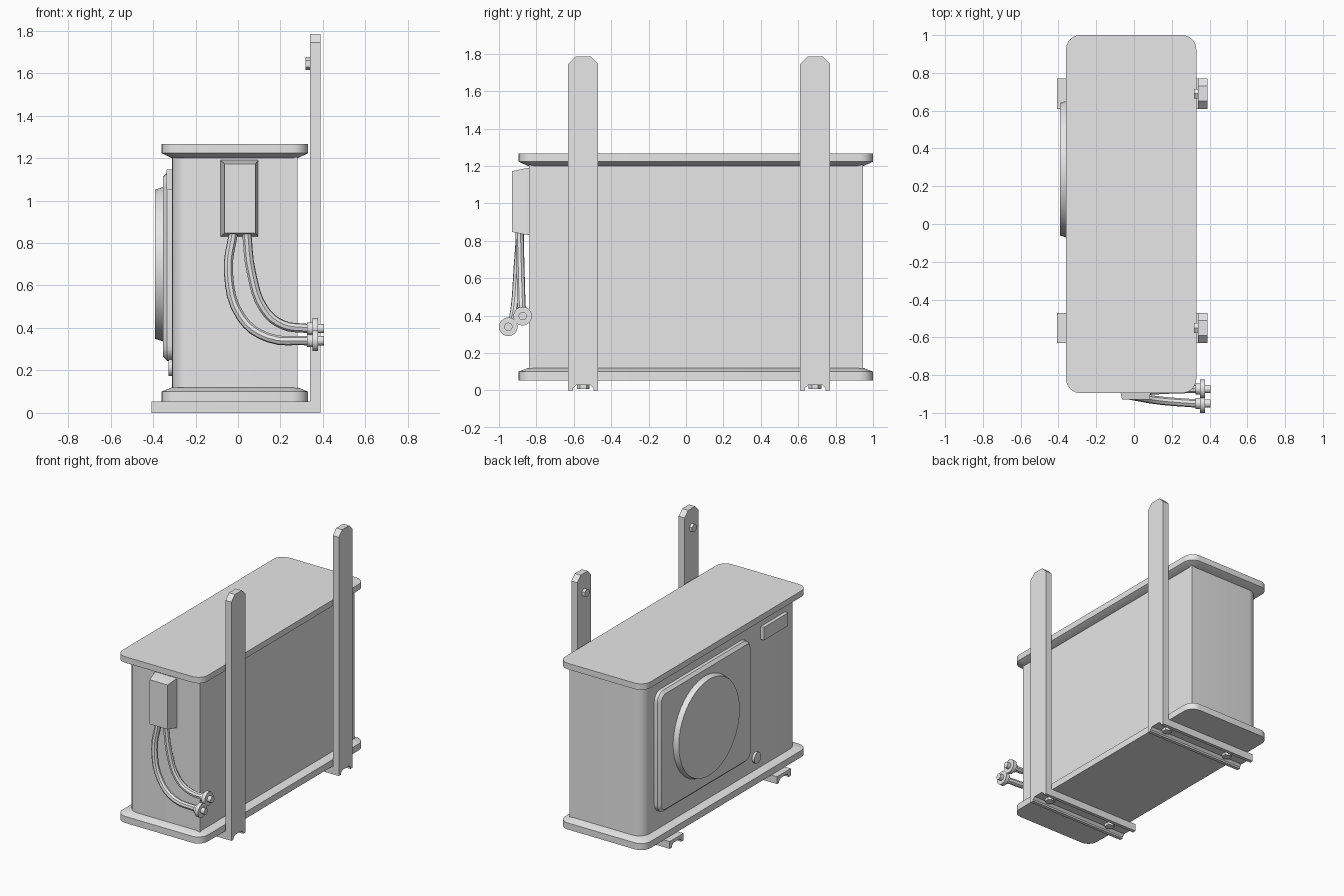
import bpy, bmesh, math
from mathutils import Vector

cube = bpy.data.objects.get("Cube")
if cube:
    bpy.data.objects.remove(cube, do_unlink=True)

grey = bpy.data.materials.new("plain grey")
grey.use_nodes = True
grey.diffuse_color = (0.8, 0.8, 0.8, 1)
grey.node_tree.nodes["Principled BSDF"].inputs["Base Color"].default_value = (0.8, 0.8, 0.8, 1)


def rounded_rect(a0, a1, b0, b1, radii, steps=6):
    """Counter-clockwise outline; radii start at the (a1, b1) corner."""
    points = []
    corners = [(a1, b1, -1, -1), (a0, b1, 1, -1), (a0, b0, 1, 1), (a1, b0, -1, 1)]
    for k, ((a, b, sa, sb), r) in enumerate(zip(corners, radii)):
        if r == 0:
            points.append((a, b))
            continue
        for i in range(steps + 1):
            t = math.pi / 2 * (k + i / steps)
            points.append((a + sa * r + r * math.cos(t), b + sb * r + r * math.sin(t)))
    return points


def circle(a, b, r, sides):
    turns = [2 * math.pi * (i + 0.5) / sides for i in range(sides)]
    return [(a + r * math.cos(t), b + r * math.sin(t)) for t in turns]


def place(axis, a, b, h):
    return {"x": (h, a, b), "y": (a, h, b), "z": (a, b, h)}[axis]


def loft(name, axis, rings):
    """Skin a stack of (height, outline) rings along an axis and cap both ends."""
    bm = bmesh.new()
    rows = [[bm.verts.new(place(axis, a, b, h)) for a, b in ring] for h, ring in rings]
    for low, high in zip(rows, rows[1:]):
        for i in range(len(low)):
            j = (i + 1) % len(low)
            bm.faces.new((low[i], low[j], high[j], high[i]))
    bm.faces.new(rows[0])
    bm.faces.new(rows[-1])
    bmesh.ops.recalc_face_normals(bm, faces=bm.faces)
    mesh = bpy.data.meshes.new(name)
    bm.to_mesh(mesh)
    bm.free()
    return finish(bpy.data.objects.new(name, mesh))


def finish(obj):
    bpy.context.collection.objects.link(obj)
    obj.data.materials.append(grey)
    bpy.ops.object.select_all(action="DESELECT")
    obj.select_set(True)
    bpy.context.view_layer.objects.active = obj
    if obj.type == "CURVE":
        bpy.ops.object.convert(target="MESH")
    bpy.ops.object.shade_smooth_by_angle(angle=math.radians(30))
    return obj


# Cabinet, rounded only along its fan side
shell = rounded_rect(-0.31, 0.28, -0.84, 0.945, (0, 0.08, 0.08, 0))
loft("cabinet", "z", [(0.1, shell), (1.22, shell)])

# Lid and base tray, both narrowing towards the cabinet
wide = rounded_rect(-0.36, 0.33, -0.895, 1.0, [0.075] * 4)
narrow = rounded_rect(-0.312, 0.282, -0.845, 0.95, [0.05] * 4)
loft("lid", "z", [(1.2, narrow), (1.223, wide), (1.267, wide)])
loft("base_tray", "z", [(0.052, wide), (0.1, wide), (0.12, narrow)])

# Fan panel, fan cover, label plate and knob on the -x side
loft("fan_panel", "x", [
    (-0.3, rounded_rect(-0.26, 0.81, 0.245, 1.13, [0.07] * 4)),
    (-0.335, rounded_rect(-0.26, 0.81, 0.245, 1.13, [0.07] * 4)),
    (-0.354, rounded_rect(-0.24, 0.79, 0.265, 1.11, [0.05] * 4))])
loft("fan_cover", "x", [(-0.35, circle(0.29, 0.7, 0.365, 48)),
                        (-0.391, circle(0.29, 0.7, 0.352, 48))])
label = rounded_rect(-0.70, -0.42, 1.05, 1.145, [0] * 4)
loft("label_plate", "x", [(-0.3, label), (-0.336, label)])
knob = circle(-0.36, 0.213, 0.04, 20)
loft("knob", "x", [(-0.3, knob), (-0.328, knob)])

# Pipe housing on the front end
loft("pipe_housing", "y", [
    (-0.83, rounded_rect(-0.082, 0.095, 0.83, 1.19, [0] * 4)),
    (-0.845, rounded_rect(-0.082, 0.095, 0.83, 1.19, [0] * 4)),
    (-0.93, rounded_rect(-0.063, 0.082, 0.847, 1.172, [0] * 4))])


# Bent pipes with end fittings
def pipe(name, path, radius=0.022):
    curve = bpy.data.curves.new(name, "CURVE")
    curve.dimensions = "3D"
    curve.bevel_depth = radius
    curve.bevel_resolution = 2
    curve.resolution_u = 4
    spline = curve.splines.new("BEZIER")
    spline.bezier_points.add(len(path) - 1)
    for point, co in zip(spline.bezier_points, path):
        point.co = Vector(co)
        point.handle_left_type = point.handle_right_type = "AUTO"
    finish(bpy.data.objects.new(name, curve))
    x, y, z = path[-1]
    sections = [(0.325, 0.03), (0.35, 0.03), (0.35, 0.05), (0.377, 0.05), (0.377, 0.022), (0.405, 0.022)]
    loft(name + "_fitting", "x", [(h, circle(y, z, r, 20)) for h, r in sections])


pipe("lower_pipe", [(-0.02, -0.885, 0.86), (-0.045, -0.9, 0.66), (0.015, -0.915, 0.45),
                    (0.14, -0.935, 0.355), (0.33, -0.95, 0.34)])
pipe("upper_pipe", [(0.04, -0.89, 0.86), (0.063, -0.885, 0.66), (0.125, -0.88, 0.485),
                    (0.21, -0.876, 0.415), (0.33, -0.873, 0.397)])

# Two wall brackets: chamfered upright, grooved foot and hex bolts
for side, y in (("front", -0.55), ("rear", 0.69)):
    channel = [(-0.08, 0), (-0.055, 0), (-0.055, 0.012), (-0.038, 0.028), (0.038, 0.028),
               (0.055, 0.012), (0.055, 0), (0.08, 0)]
    foot = channel + [(0.08, 0.053), (-0.08, 0.053)]
    upright = channel + [(0.08, 1.745), (0.04, 1.785), (-0.04, 1.785), (-0.08, 1.745)]
    for part, outline, x0, x1 in (("foot", foot, -0.407, 0.34), ("upright", upright, 0.34, 0.388)):
        ring = [(y + a, b) for a, b in outline]
        loft(f"{side}_bracket_{part}", "x", [(x0, ring), (x1, ring)])
    for end, x in (("outer", -0.245), ("inner", 0.285)):
        bolt = circle(x, y, 0.034, 6)
        loft(f"{side}_{end}_foot_bolt", "z", [(0.008, bolt), (0.03, bolt)])
    bolt = circle(y, 1.645, 0.03, 6)
    loft(f"{side}_wall_bolt", "x", [(0.317, bolt), (0.345, bolt)])
